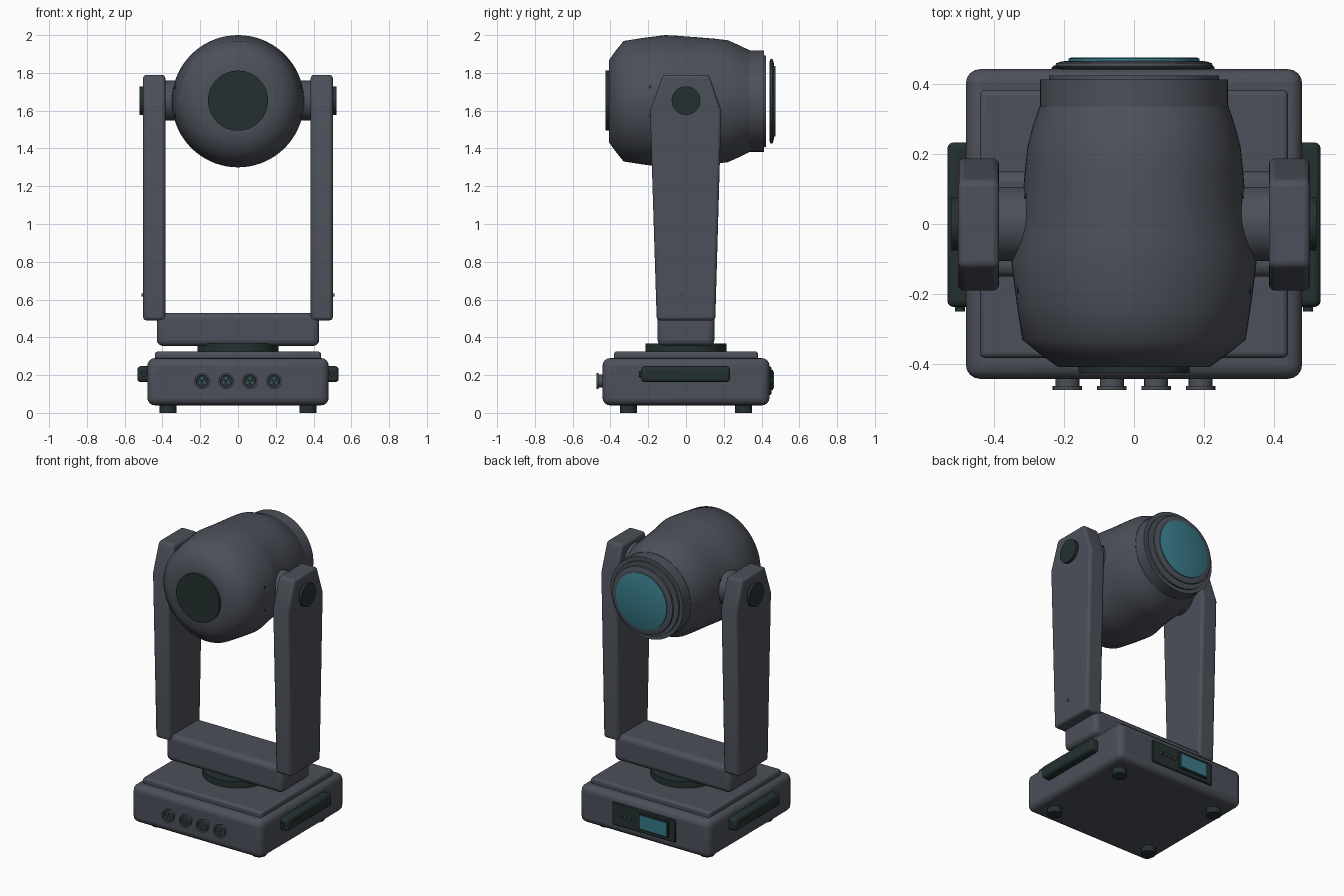
import bpy, bmesh, math
from mathutils import Matrix, Vector

if "Cube" in bpy.data.objects:
    bpy.data.objects.remove(bpy.data.objects["Cube"])


def material(name, rgb):
    m = bpy.data.materials.new(name)
    m.diffuse_color = (*rgb, 1)
    m.use_nodes = True
    m.node_tree.nodes["Principled BSDF"].inputs["Base Color"].default_value = m.diffuse_color
    return m


BODY = material("charcoal grey", (0.072, 0.080, 0.100))
DARK = material("dark green black", (0.018, 0.030, 0.030))
TEAL = material("teal glass", (0.040, 0.195, 0.250))
HEAD_Z = 1.65


def finish(bm, name, mat, bevel=0.0, segments=3, angle=35):
    bmesh.ops.recalc_face_normals(bm, faces=bm.faces)
    me = bpy.data.meshes.new(name)
    bm.to_mesh(me)
    bm.free()
    me.materials.append(mat)
    ob = bpy.data.objects.new(name, me)
    bpy.context.collection.objects.link(ob)
    bpy.ops.object.select_all(action='DESELECT')
    bpy.context.view_layer.objects.active = ob
    ob.select_set(True)
    bpy.ops.object.shade_smooth_by_angle(angle=math.radians(angle))
    if bevel:
        mod = ob.modifiers.new("rounded edges", 'BEVEL')
        mod.width, mod.segments = bevel, segments
        mod.limit_method = 'ANGLE'
        mod.angle_limit = math.radians(25)
    return ob


def box(name, mat, x, y, z, bevel=0.0, segments=3):
    bm = bmesh.new()
    bmesh.ops.create_cube(bm, size=1)
    for v in bm.verts:
        v.co = [(r[0] + r[1]) / 2 + c * (r[1] - r[0]) for c, r in zip(v.co, (x, y, z))]
    return finish(bm, name, mat, bevel, segments)


def lathe(name, mat, profile, axis='Z', at=(0, 0, 0), sides=48, angle=35, warp=None):
    """Revolve (position along axis, radius) pairs, closing both ends."""
    bm = bmesh.new()
    rings = []
    for p, r in profile:
        ring = []
        for i in range(sides):
            a = 2 * math.pi * i / sides
            u, w = r * math.cos(a), r * math.sin(a)
            co = {'X': (p, u, w), 'Y': (u, p, w), 'Z': (u, w, p)}[axis]
            if warp:
                co = warp(*co)
            ring.append(bm.verts.new(Vector(co) + Vector(at)))
        rings.append(ring)
    for a, b in zip(rings, rings[1:]):
        for i in range(sides):
            j = (i + 1) % sides
            bm.faces.new((a[i], a[j], b[j], b[i]))
    bm.faces.new(rings[0])
    bm.faces.new(rings[-1])
    return finish(bm, name, mat, angle=angle)


def disc(name, mat, axis, a, b, r, at, sides=32):
    return lathe(name, mat, [(a, r), (b, r)], axis, at, sides)


# Base: housing, raised lid, feet and turntable
base = box("base_housing", BODY, (-.48, .48), (-.442, .442), (.04, .29), .04, 4)
box("base_lid", BODY, (-.44, .44), (-.382, .382), (.27, .325), .015)
for sx in (-1, 1):
    for sy in (-1, 1):
        disc("foot", DARK, 'Z', 0, .05, .045, (sx * .37, sy * .305, 0), 24)
disc("turntable", DARK, 'Z', .32, .368, .215, (0, 0, 0), 48)

# Sockets on the front of the base
for x in (-.19, -.063, .063, .19):
    at = (x, 0, .168)
    lathe("socket", BODY, [(-.43, .034), (-.462, .034), (-.463, .042), (-.474, .042),
                           (-.474, .033), (-.466, .031)], 'Y', at, 24)
    disc("socket_core", DARK, 'Y', -.46, -.469, .03, at, 20)
    for k in range(3):
        a = math.pi / 2 + k * math.tau / 3
        disc("socket_pin", TEAL, 'Y', -.465, -.473, .0055,
             (x + .015 * math.cos(a), 0, .168 + .015 * math.sin(a)), 8)

# Control panel on the back of the base
box("control_panel", DARK, (-.235, .23), (.43, .452), (.095, .245), .005, 1)
box("screen_frame", DARK, (-.192, .028), (.45, .461), (.12, .228), .003, 1)
box("screen", TEAL, (-.182, .018), (.458, .466), (.129, .219))
for i in range(4):
    box("panel_button", BODY, (.05 + i * .036, .07 + i * .036), (.45, .462), (.162, .182), .003, 1)

# Yoke crossbeam
box("yoke_crossbeam", BODY, (-.43, .43), (-.15, .15), (.355, .53), .03)

ARM = [(-.155, .49), (.155, .49), (.187, 1.6), (.122, 1.79), (-.122, 1.79), (-.19, 1.6)]
for s in (-1, 1):
    # Tapered yoke arm extruded from its side profile
    bm = bmesh.new()
    face = bm.faces.new([bm.verts.new((s * .385, y, z)) for y, z in ARM])
    ext = bmesh.ops.extrude_face_region(bm, geom=[face])
    for v in ext['geom']:
        if isinstance(v, bmesh.types.BMVert):
            v.co.x = s * .502
    finish(bm, "yoke_arm", BODY, .017)
    # Tilt pivot
    disc("tilt_hub", BODY, 'X', s * .27, s * .40, .106, (0, 0, HEAD_Z + .003), 40)
    disc("pivot_cap", DARK, 'X', s * .49, s * .521, .076, (0, 0, HEAD_Z + .003), 40)
    # Indicator lamp on the arm
    disc("arm_indicator", TEAL, 'X', s * .495, s * .512, .008, (0, -.02, .625), 12)
    # Carry handle on the base
    box("carry_handle", DARK, sorted((s * .46, s * .533)), (-.237, .233), (.163, .247), .018)
    disc("handle_screw", DARK, 'Y', -.25, -.22, .014, (s * .497, 0, .205), 12)
    # Head cover screws
    for y, x in ((-.19, .334), (.08, .313)):
        for dz in (-.075, .075):
            disc("cover_screw", DARK, 'X', s * (x - .03), s * x, .008, (0, y, HEAD_Z + dz), 10)


def side_waist(x, y, z):
    """Narrow the head sideways where it passes between the arms."""
    keys = [(-.5, 1), (-.11, 1), (-.05, .967), (0, .95), (.08, .942), (.22, .942), (.335, 1), (.6, 1)]
    for (a, fa), (b, fb) in zip(keys, keys[1:]):
        if a <= y <= b:
            return x * (fa + (fb - fa) * (y - a) / (b - a)), y, z
    return x, y, z


# Lamp head shell
lathe("head_shell", BODY,
      [(-.408, .15), (-.408, .217), (-.37, .27), (-.33, .319), (-.22, .336), (-.11, .35), (-.05, .347),
       (0, .343), (.08, .337), (.15, .331), (.22, .323), (.28, .297), (.335, .27)],
      'Y', (0, 0, HEAD_Z), 72, 50, side_waist)
disc("rear_cap", DARK, 'Y', -.425, -.40, .159, (0, 0, HEAD_Z + .003), 48)
# Front collar, lens ring and lens
lathe("head_collar", BODY, [(.33, .268), (.412, .268), (.412, .243), (.424, .243), (.424, .22)],
      'Y', (0, 0, HEAD_Z), 64)
lathe("lens_ring", BODY, [(.441, .205), (.445, .22), (.451, .225), (.459, .222), (.464, .207), (.466, .19)],
      'Y', (0, 0, HEAD_Z), 64)
lathe("lens", TEAL, [(.46, .187), (.472, .187), (.475, .18)], 'Y', (0, 0, HEAD_Z), 64)
